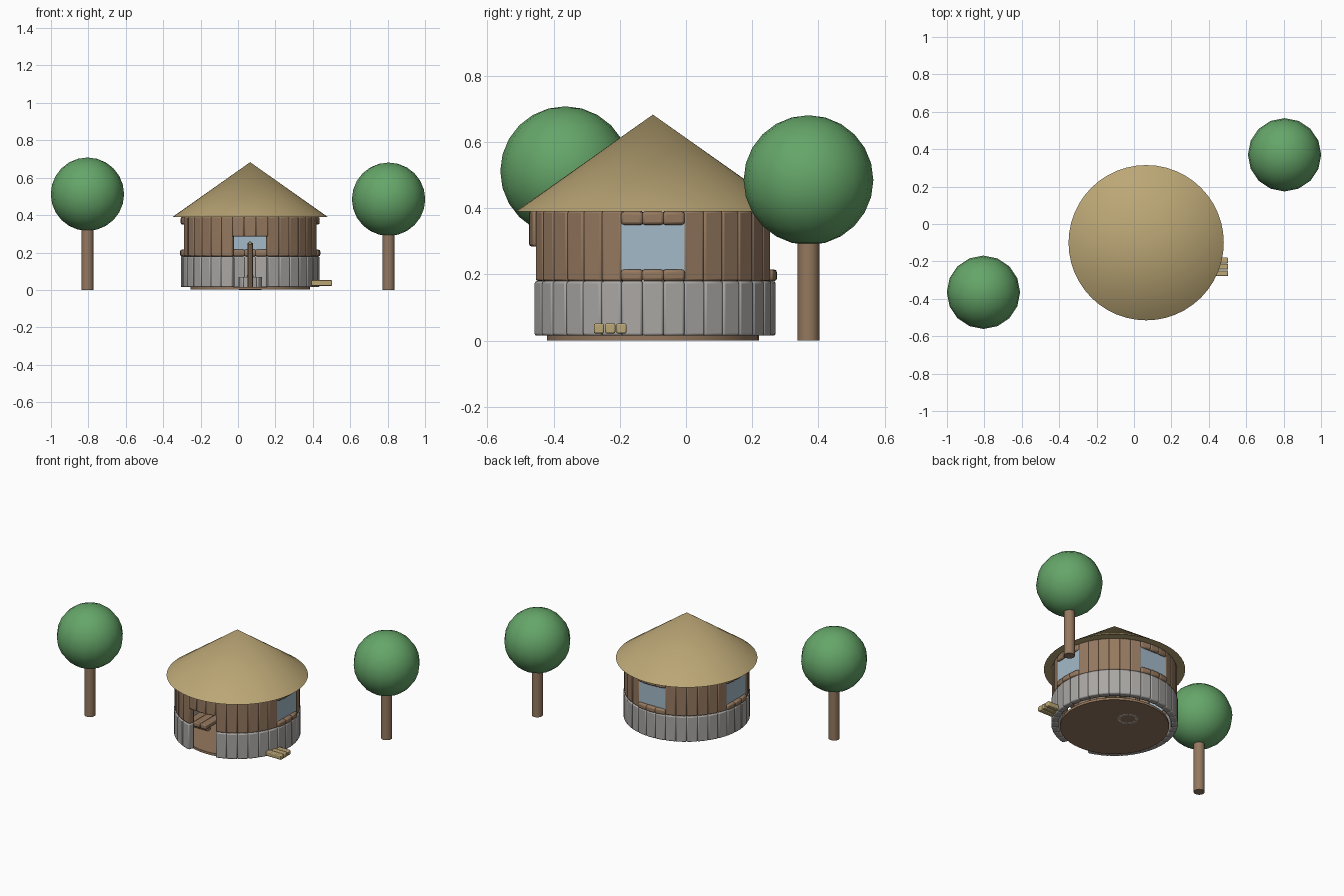
import bpy, bmesh, math
from mathutils import Matrix, Vector

if "Cube" in bpy.data.objects:
    bpy.data.objects.remove(bpy.data.objects["Cube"])

CX, CY = 0.065, -0.10          # hut centre


def mat(name, rgb):
    m = bpy.data.materials.new(name)
    m.diffuse_color = (*rgb, 1)
    m.use_nodes = True
    m.node_tree.nodes["Principled BSDF"].inputs["Base Color"].default_value = m.diffuse_color
    return m


WOOD = mat("brown wood", (0.30, 0.19, 0.115))
STONE = mat("grey stone", (0.40, 0.385, 0.37))
THATCH = mat("straw", (0.50, 0.385, 0.18))
GLASS = mat("blue glass", (0.37, 0.49, 0.58))
LEAF = mat("green leaves", (0.13, 0.38, 0.14))


def finish(name, bm, m, bevel=0.0, smooth=35):
    me = bpy.data.meshes.new(name)
    bm.to_mesh(me)
    bm.free()
    ob = bpy.data.objects.new(name, me)
    bpy.context.collection.objects.link(ob)
    me.materials.append(m)
    if bevel:
        b = ob.modifiers.new("bevel", 'BEVEL')
        b.width, b.segments = bevel, 2
    bpy.ops.object.select_all(action='DESELECT')
    ob.select_set(True)
    bpy.context.view_layer.objects.active = ob
    bpy.ops.object.shade_smooth_by_angle(angle=math.radians(smooth))
    return ob


def box(bm, size, loc, rot=None):
    M = Matrix.Translation(loc) @ (rot or Matrix()) @ Matrix.Diagonal((*size, 1))
    bmesh.ops.create_cube(bm, size=1, matrix=M)


def wall_board(bm, deg, r0, r1, z0, z1, width):
    """Board standing on the wall circle; deg is its direction from the hut centre."""
    R = Matrix.Rotation(math.radians(deg), 4, 'Z')
    c = Vector((CX, CY, 0)) + R @ Vector(((r0 + r1) / 2, 0, (z0 + z1) / 2))
    box(bm, (r1 - r0, width, z1 - z0), c, R)


def cone(bm, r1, r2, z0, z1, x, y, n=32):
    bmesh.ops.create_cone(bm, cap_ends=True, segments=n, radius1=r1, radius2=r2,
                          depth=z1 - z0, matrix=Matrix.Translation((x, y, (z0 + z1) / 2)))


def solid(name, m, r1, r2, z0, z1, x, y, n=32):
    bm = bmesh.new()
    cone(bm, r1, r2, z0, z1, x, y, n)
    return finish(name, bm, m)


# floor and thatched roof
solid("floor", WOOD, 0.32, 0.32, 0.001, 0.016, CX, CY, 48)
solid("roof", THATCH, 0.415, 0.0, 0.39, 0.683, CX, CY, 48)

# plank wall: 36 boards, three left out at each opening (door at the front)
lower, upper, header = bmesh.new(), bmesh.new(), bmesh.new()
for k in range(36):
    a = k * 10
    opening = k % 9 in (8, 0, 1)
    door = k in (26, 27, 28)
    if not door:
        wall_board(lower, a, 0.33, 0.371, 0.015, 0.18, 0.0645)
    if not opening:
        wall_board(upper, a, 0.33, 0.367, 0.18, 0.392, 0.064)
    if door:
        wall_board(header, a, 0.33, 0.374, 0.285, 0.392, 0.064)
finish("lower_wall", lower, STONE, 0.007)
finish("upper_wall", upper, WOOD, 0.007)
finish("door_header", header, WOOD, 0.007)

# windows: left, right, back
for side, a in (("right", 0), ("back", 90), ("left", 180)):
    frame, pane = bmesh.new(), bmesh.new()
    for d in (-10, 0, 10):
        wall_board(frame, a + d, 0.33, 0.375, 0.18, 0.215, 0.067)
        wall_board(frame, a + d, 0.33, 0.372, 0.35, 0.39, 0.067)
    wall_board(pane, a, 0.346, 0.352, 0.20, 0.365, 0.19)
    finish(side + "_window_frame", frame, WOOD, 0.009)
    finish(side + "_window_pane", pane, GLASS)

# fire pit with cooking spit
PY = 0.02
bm = bmesh.new()
for i in range(10):
    R = Matrix.Rotation(math.tau * i / 10, 4, 'Z')
    box(bm, (0.025, 0.036, 0.07), Vector((CX, PY, 0.035)) + R @ Vector((0.052, 0, 0)), R)
finish("fire_pit", bm, STONE, 0.006)
solid("fire", THATCH, 0.035, 0.008, 0.016, 0.105, CX, PY, 8)
bm = bmesh.new()
for s in (-1, 1):
    cone(bm, 0.015, 0.015, 0.01, 0.25, CX, PY + s * 0.09, 10)
finish("spit_posts", bm, WOOD)
bm = bmesh.new()
box(bm, (0.016, 0.24, 0.016), (CX, PY, 0.25))
finish("spit_bar", bm, THATCH, 0.004)

# log bench on the left, small stools on the right
bm = bmesh.new()
for i in range(3):
    box(bm, (0.045, 0.26, 0.03), (-0.20 + i * 0.048, -0.08, 0.05))
for y in (-0.17, 0.01):
    box(bm, (0.13, 0.03, 0.025), (-0.15, y, 0.027))
finish("bench", bm, WOOD, 0.006)
bm = bmesh.new()
cone(bm, 0.04, 0.04, 0.01, 0.07, 0.32, -0.07, 12)
cone(bm, 0.03, 0.03, 0.01, 0.06, 0.285, 0.04, 12)
finish("stools", bm, WOOD)

# firewood outside the right wall
bm = bmesh.new()
for y in (-0.263, -0.229, -0.195):
    box(bm, (0.11, 0.031, 0.03), (0.448, y, 0.037))
finish("firewood", bm, THATCH, 0.005)

# two trees
for name, x, y, zc in (("left", -0.805, -0.365, 0.512), ("right", 0.805, 0.37, 0.485)):
    solid(name + "_trunk", WOOD, 0.033, 0.033, 0, zc - 0.15, x, y, 16)
    bm = bmesh.new()
    bmesh.ops.create_uvsphere(bm, u_segments=16, v_segments=12, radius=0.196,
                              matrix=Matrix.Translation((x, y, zc)))
    finish(name + "_crown", bm, LEAF, smooth=60)
